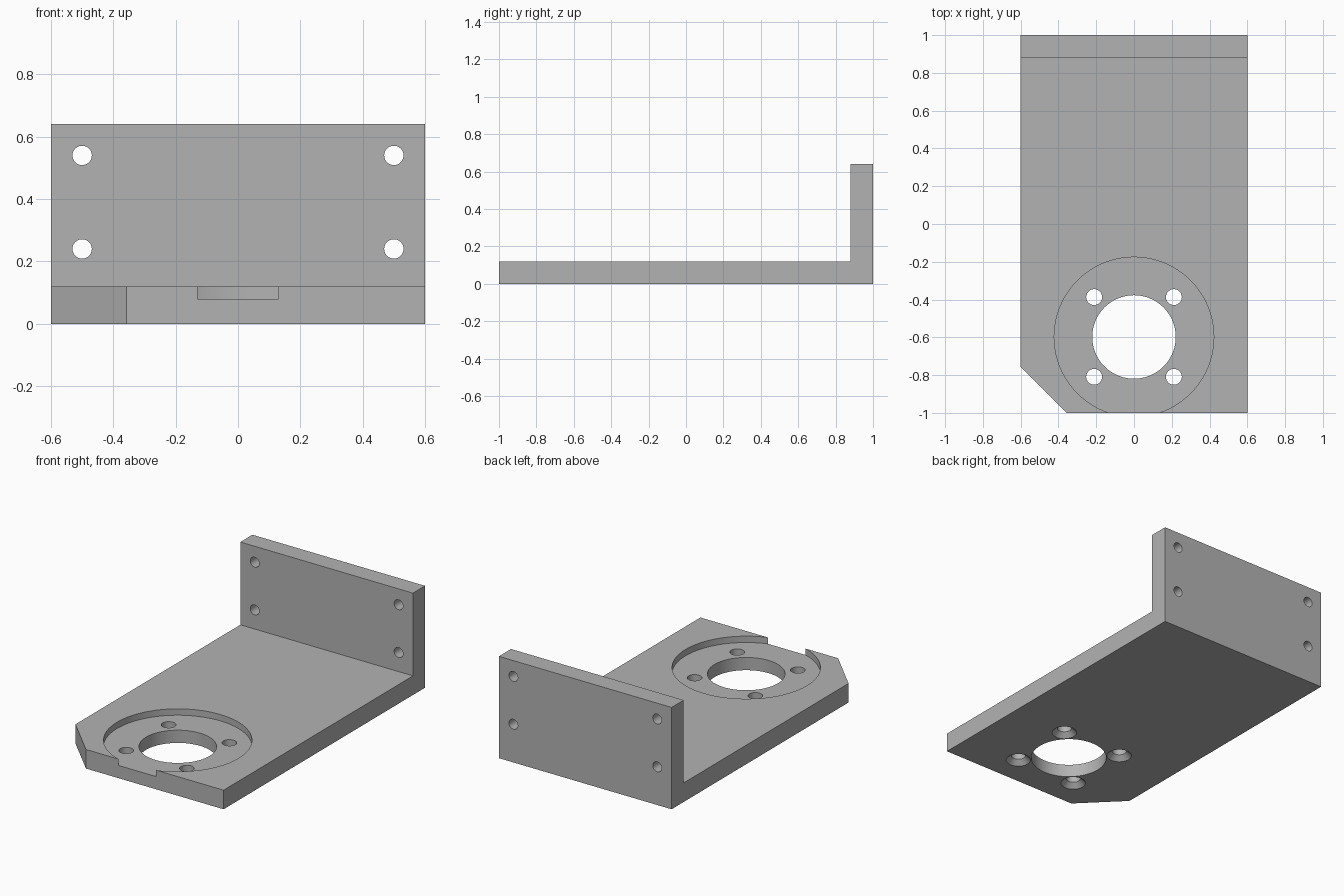
import bpy, bmesh
from mathutils import Matrix, Vector

old = bpy.data.objects.get("Cube")
if old:
    bpy.data.objects.remove(old, do_unlink=True)

grey = bpy.data.materials.new("plain grey")
grey.use_nodes = True
grey.diffuse_color = (0.45, 0.45, 0.45, 1)
grey.node_tree.nodes["Principled BSDF"].inputs["Base Color"].default_value = grey.diffuse_color

HALF_W, THICK, HEIGHT, WALL_Y = 0.6, 0.12, 0.64, 0.88
BORE_Y = -0.598


def add_object(name, bm):
    bmesh.ops.recalc_face_normals(bm, faces=bm.faces)
    mesh = bpy.data.meshes.new(name)
    bm.to_mesh(mesh)
    bm.free()
    mesh.materials.append(grey)
    obj = bpy.data.objects.new(name, mesh)
    bpy.context.collection.objects.link(obj)
    return obj


def drill(target, center, r1, r2, depth, axis="Z", sides=48):
    """Subtract a cylinder or cone from the target."""
    bm = bmesh.new()
    bmesh.ops.create_cone(bm, cap_ends=True, segments=sides,
                          radius1=r1, radius2=r2, depth=depth)
    if axis == "Y":
        bm.transform(Matrix.Rotation(1.5707963, 4, "X"))
    bm.transform(Matrix.Translation(center))
    cutter = add_object("hole_cutter", bm)
    cutter.hide_render = True
    mod = target.modifiers.new("hole", "BOOLEAN")
    mod.operation, mod.solver, mod.object = "DIFFERENCE", "EXACT", cutter
    bpy.context.view_layer.objects.active = target
    bpy.ops.object.modifier_apply(modifier=mod.name)
    bpy.data.objects.remove(cutter, do_unlink=True)


# L-shaped profile swept across the width
bm = bmesh.new()
profile = [(-1, 0), (1, 0), (1, HEIGHT), (WALL_Y, HEIGHT), (WALL_Y, THICK), (-1, THICK)]
side = bm.faces.new([bm.verts.new((-HALF_W, y, z)) for y, z in profile])
swept = bmesh.ops.extrude_face_region(bm, geom=[side])["geom"]
bmesh.ops.translate(bm, vec=(2 * HALF_W, 0, 0),
                    verts=[v for v in swept if isinstance(v, bmesh.types.BMVert)])

# Clipped front right corner
cut = bmesh.ops.bisect_plane(bm, geom=bm.verts[:] + bm.edges[:] + bm.faces[:],
                             plane_co=Vector((-HALF_W, -0.757, 0)),
                             plane_no=Vector((-1, -1, 0)).normalized(), clear_outer=True)
bmesh.ops.edgeloop_fill(bm, edges=[e for e in cut["geom_cut"]
                                   if isinstance(e, bmesh.types.BMEdge)])
bracket = add_object("mounting_bracket", bm)

# Round recess, open at the front edge, and central bore
drill(bracket, (0, BORE_Y, 0.18), 0.4225, 0.4225, 0.2, sides=96)
drill(bracket, (0, BORE_Y, 0.05), 0.221, 0.221, 0.4, sides=72)

# Four screw holes around the bore, countersunk underneath
for sx in (-1, 1):
    for sy in (-1, 1):
        x, y = sx * 0.211, BORE_Y + sy * 0.211
        drill(bracket, (x, y, 0.05), 0.042, 0.042, 0.4)
        drill(bracket, (x, y, 0.01), 0.082, 0.042, 0.04)

# Four holes through the upright wall
for x in (-0.5, 0.5):
    for z in (0.24, 0.54):
        drill(bracket, (x, 0.94, z), 0.031, 0.031, 0.4, axis="Y")

# Smooth bores with crisp edges
bpy.ops.object.select_all(action="DESELECT")
bracket.select_set(True)
bpy.context.view_layer.objects.active = bracket
bpy.ops.object.shade_smooth_by_angle(angle=0.5)
